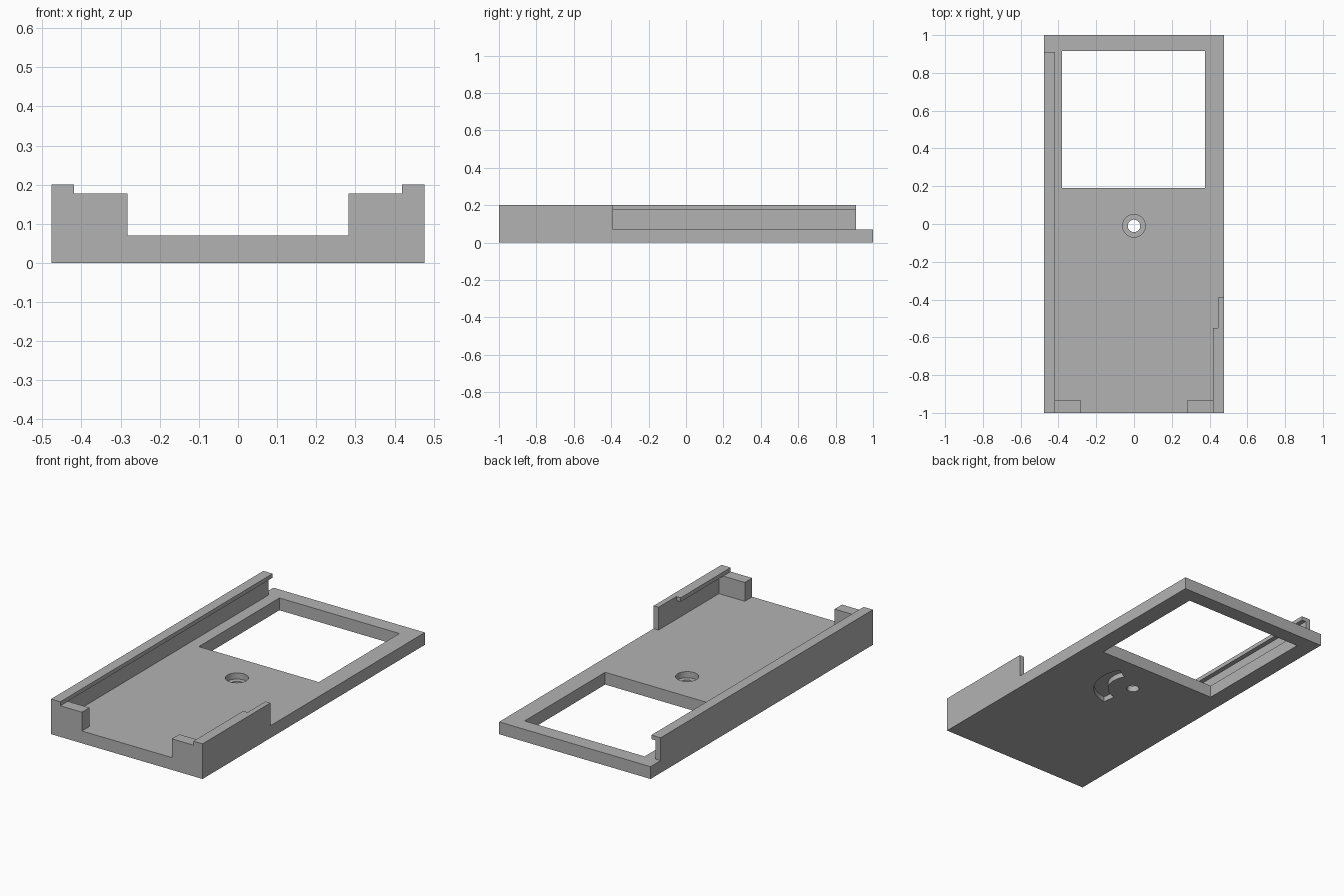
import bpy, bmesh
from math import cos, sin, radians

cube = bpy.data.objects.get("Cube")
if cube:
    bpy.data.objects.remove(cube, do_unlink=True)

grey = bpy.data.materials.new("plain grey")
grey.use_nodes = True
grey.diffuse_color = (0.448, 0.448, 0.448, 1)
grey.node_tree.nodes["Principled BSDF"].inputs["Base Color"].default_value = grey.diffuse_color

HALF_W, FLOOR, TOP = 0.477, 0.07, 0.20
LIP_Z, WALL_X, LIP_X = 0.177, 0.446, 0.419
HOLE_Y = -0.01


def prism(name, outline, axis, start, end):
    """Extrude a 2D outline along y (outline is x,z) or z (outline is x,y)."""
    bm = bmesh.new()
    place = (lambda a, b: (a, start, b)) if axis == "y" else (lambda a, b: (a, b, start))
    face = bm.faces.new([bm.verts.new(place(a, b)) for a, b in outline])
    out = bmesh.ops.extrude_face_region(bm, geom=[face])
    moved = [v for v in out["geom"] if isinstance(v, bmesh.types.BMVert)]
    step = end - start
    bmesh.ops.translate(bm, verts=moved, vec=(0, step, 0) if axis == "y" else (0, 0, step))
    bmesh.ops.recalc_face_normals(bm, faces=bm.faces)
    mesh = bpy.data.meshes.new(name)
    bm.to_mesh(mesh)
    bm.free()
    mesh.materials.append(grey)
    obj = bpy.data.objects.new(name, mesh)
    bpy.context.collection.objects.link(obj)
    return obj


def rect(x0, x1, y0, y1):
    return [(x0, y0), (x1, y0), (x1, y1), (x0, y1)]


def arc(radius, a0, a1, count):
    angles = [radians(a0 + (a1 - a0) * i / count) for i in range(count + 1)]
    return [(radius * cos(a), HOLE_Y + radius * sin(a)) for a in angles]


# Base plate with window, counterbored hole and curved recess underneath
base = prism("base_plate", rect(-HALF_W, HALF_W, -1, 1), "z", 0, FLOOR)
cutters = [
    prism("window_cutter", rect(-0.38, 0.376, 0.19, 0.915), "z", -0.1, 0.2),
    prism("hole_cutter", arc(0.033, 0, 360, 48)[:-1], "z", -0.1, 0.2),
    prism("counterbore_cutter", arc(0.06, 0, 360, 48)[:-1], "z", 0.035, 0.2),
    prism("curved_recess_cutter",
          arc(0.21, -82, 30, 24) + arc(0.135, 30, -82, 24), "z", -0.1, 0.03),
]
for cutter in cutters:
    mod = base.modifiers.new(cutter.name, "BOOLEAN")
    mod.operation = "DIFFERENCE"
    mod.solver = "EXACT"
    mod.object = cutter

# Apply the cuts and remove the helpers
bpy.context.view_layer.update()
cut_mesh = bpy.data.meshes.new_from_object(
    base.evaluated_get(bpy.context.evaluated_depsgraph_get()))
base.modifiers.clear()
base.data = cut_mesh
for cutter in cutters:
    bpy.data.objects.remove(cutter, do_unlink=True)


def lipped(side):
    """Wall section with an overhanging lip along its inner top edge."""
    points = [(HALF_W, FLOOR), (HALF_W, TOP), (LIP_X, TOP),
              (LIP_X, LIP_Z), (WALL_X, LIP_Z), (WALL_X, FLOOR)]
    return [(side * x, z) for x, z in points]


# Side rails
prism("right_long_rail", lipped(-1), "y", -1, 0.91)
prism("left_short_rail", lipped(1), "y", -1, -0.55)
prism("left_rail_end", rect(WALL_X, HALF_W, FLOOR, TOP), "y", -0.55, -0.39)

# Front corner stops tucked under the lips
for side, label in ((-1, "right"), (1, "left")):
    x0, x1 = sorted((side * 0.283, side * WALL_X))
    prism(label + "_front_stop", rect(x0, x1, FLOOR, LIP_Z), "y", -1, -0.933)
